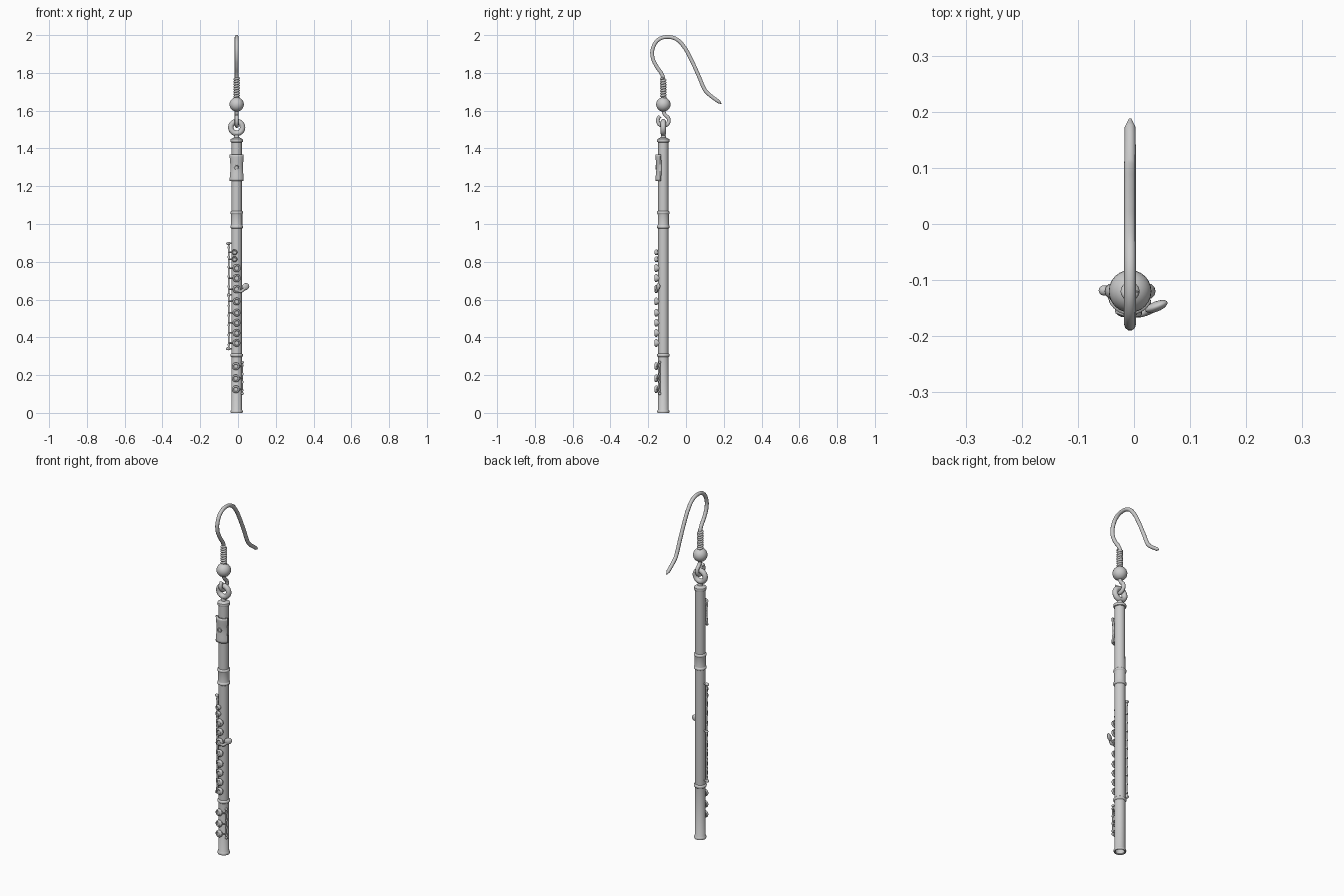
import bpy, bmesh, math
from mathutils import Vector, Matrix

if "Cube" in bpy.data.objects:
    bpy.data.objects.remove(bpy.data.objects["Cube"])

AX, AY = -0.007, -0.12      # axis of the flute tube


def finish(ob, angle=40):
    bpy.ops.object.select_all(action='DESELECT')
    ob.select_set(True)
    bpy.context.view_layer.objects.active = ob
    if ob.type == 'CURVE':
        bpy.ops.object.convert(target='MESH')
        ob = bpy.context.object
    bpy.ops.object.shade_smooth_by_angle(angle=math.radians(angle))
    return ob


def from_bmesh(name, bm):
    bmesh.ops.recalc_face_normals(bm, faces=bm.faces)
    me = bpy.data.meshes.new(name)
    bm.to_mesh(me)
    bm.free()
    ob = bpy.data.objects.new(name, me)
    bpy.context.collection.objects.link(ob)
    return ob


def lathe(name, profile, matrix, seg=32):
    bm = bmesh.new()
    vs = [bm.verts.new((r, 0, z)) for r, z in profile]
    es = [bm.edges.new(p) for p in zip(vs, vs[1:])]
    bmesh.ops.spin(bm, geom=vs + es, axis=(0, 0, 1), cent=(0, 0, 0),
                   angle=math.tau, steps=seg, use_duplicate=False)
    bmesh.ops.remove_doubles(bm, verts=bm.verts, dist=1e-5)
    bm.transform(matrix)
    return finish(from_bmesh(name, bm))


def wire(name, pts, r, smooth=True, radii=None, res=6):
    cu = bpy.data.curves.new(name, 'CURVE')
    cu.dimensions = '3D'
    cu.bevel_depth, cu.bevel_resolution, cu.use_fill_caps = r, 3, True
    cu.resolution_u = res
    sp = cu.splines.new('BEZIER' if smooth else 'POLY')
    points = sp.bezier_points if smooth else sp.points
    points.add(len(pts) - 1)
    for i, (p, c) in enumerate(zip(points, pts)):
        p.co = c if smooth else (*c, 1)
        if smooth:
            p.handle_left_type = p.handle_right_type = 'AUTO'
        if radii:
            p.radius = radii[i]
    ob = bpy.data.objects.new(name, cu)
    bpy.context.collection.objects.link(ob)
    return finish(ob)


def ball(name, pos, scale, rot=None):
    bm = bmesh.new()
    bmesh.ops.create_uvsphere(bm, u_segments=24, v_segments=14, radius=1)
    m = Matrix.Translation(pos) @ (rot or Matrix()) @ Matrix.Diagonal((*scale, 1))
    bm.transform(m)
    return finish(from_bmesh(name, bm))


def around(deg, r, z):
    """Point around the tube; 0 degrees faces front, positive turns to +x."""
    a = math.radians(deg)
    return Vector((AX + r * math.sin(a), AY - r * math.cos(a), z))


def radial(deg, z):
    d = around(deg, 1, z) - around(deg, 0, z)
    return Matrix.Translation((AX, AY, z)) @ d.to_track_quat('Z', 'Y').to_matrix().to_4x4()


def band(z, r, base0, base1, h=0.009):
    return [(base0, z - h)] + [(r - 0.004 + 0.004 * math.sin(t), z - h * 0.8 * math.cos(t))
            for t in (0, 0.8, math.pi / 2, 2.34, math.pi)] + [(base1, z + h)]


# Flute tube with joint bands and open lower end
axis = Matrix.Translation((AX, AY, 0))
lathe("flute_tube",
      [(0, 0.35), (0.023, 0.35), (0.023, 0.003), (0.026, 0), (0.031, 0), (0.033, 0.006),
       (0.031, 0.013), (0.028, 0.017)]
      + band(0.305, 0.034, 0.028, 0.0275) + band(0.985, 0.034, 0.0275, 0.0295)
      + band(1.06, 0.034, 0.0295, 0.0275)
      + [(0.027, 1.432), (0.032, 1.434), (0.034, 1.441), (0.032, 1.449),
         (0.025, 1.453), (0.014, 1.458), (0.012, 1.475), (0, 1.476)], axis, 40)

# Lip plate: curved shell over the front, thinner at mid length
bm = bmesh.new()
rows = []
for i in range(13):
    t = i / 12
    z = 1.228 + 0.14 * t
    lift = 0.0395 + 0.0025 * math.cos(2 * math.tau * (t - 0.5) / 2)  * -1
    rows.append([bm.verts.new(around(-72 + 144 * j / 16,
                 0.029 + (lift - 0.029) * (1 if 0 < j < 16 else 0.6), z)) for j in range(17)])
outer = [bm.faces.new((a[j], a[j + 1], b[j + 1], b[j]))
         for a, b in zip(rows, rows[1:]) for j in range(16)]
bmesh.ops.recalc_face_normals(bm, faces=bm.faces)
plate = from_bmesh("lip_plate", bm)
mod = plate.modifiers.new("thickness", 'SOLIDIFY')
mod.thickness, mod.offset = 0.011, -1
finish(plate)

# Blow hole rim on the lip plate
lathe("blow_hole", [(0, 0.039), (0.008, 0.039), (0.009, 0.0425), (0.012, 0.0425), (0.013, 0.036)],
      radial(0, 1.30), 24)

# Key cups: (angle, height, radius), each with a stem and, on the body, an arm to the rod
ROD = (-90, 0.039)
keys = [(-18, 0.85, 0.015), (-18, 0.813, 0.015)]
keys += [(0, z, 0.021) for z in (0.766, 0.713, 0.655)]
keys += [(0, z, 0.02) for z in (0.59, 0.53, 0.477, 0.423, 0.37)]
foot_keys = [(-6, z, 0.02) for z in (0.247, 0.183, 0.125)]
for a, z, R in keys + foot_keys:
    lathe("key_cup", [(0, 0.031), (R * 0.9, 0.031), (R, 0.034), (R, 0.041), (R * 0.85, 0.045),
                      (R * 0.65, 0.046), (R * 0.52, 0.043), (0, 0.042)], radial(a, z), 24)
    lathe("key_seat", [(R * 0.7, 0.022), (R * 0.7, 0.032)], radial(a, z), 20)
    end = -90 if z > 0.3 else 52
    wire("key_arm", [around(end + (a - end) * t, 0.037, z) for t in (0, 0.33, 0.66, 0.9)],
         0.0042, res=3)


# Hinge rods with posts, collars and end knobs
def hinge(deg, r, z0, z1, rad, posts):
    wire("hinge_rod", [around(deg, r, z0), around(deg, r, z1)], rad, smooth=False)
    for z in posts:
        wire("rod_post", [around(deg, 0.024, z), around(deg, r, z)], rad * 0.8, smooth=False)
        ball("post_knob", around(deg, r, z), (rad * 1.7,) * 3)
    n = max(4, round((z1 - z0) / 0.053))
    for i in range(n):
        z = z0 + (z1 - z0) * (i + 0.5) / n
        wire("rod_collar", [around(deg, r, z - 0.005), around(deg, r, z + 0.005)],
             rad * 1.35, smooth=False)


hinge(-92, 0.042, 0.335, 0.902, 0.0052, (0.34, 0.625, 0.897))
for z in (0.34, 0.897):
    ball("rod_end_knob", around(-92, 0.047, z), (0.009, 0.009, 0.008))
hinge(58, 0.036, 0.098, 0.272, 0.0042, (0.102, 0.268))

# Thumb lever sticking out to the right
ball("side_lever", (0.04, -0.147, 0.668), (0.022, 0.009, 0.018),
     Matrix.Rotation(math.radians(22), 4, 'Z') @ Matrix.Rotation(math.radians(-30), 4, 'Y'))
wire("side_lever_arm", [(-0.002, -0.16, 0.65), (0.015, -0.158, 0.643), (0.035, -0.15, 0.66)],
     0.0075)

# Hanging ring on top of the flute
bm = bmesh.new()
ring = [[bm.verts.new((AX + (0.031 + 0.0145 * math.cos(v)) * math.cos(u),
                       AY + 0.0145 * math.sin(v),
                       1.511 + (0.031 + 0.0145 * math.cos(v)) * math.sin(u)))
         for v in [k * math.tau / 12 for k in range(12)]]
        for u in [k * math.tau / 36 for k in range(36)]]
for i in range(36):
    for j in range(12):
        a, b, k = ring[i], ring[(i + 1) % 36], (j + 1) % 12
        bm.faces.new((a[j], b[j], b[k], a[k]))
finish(from_bmesh("hanging_ring", bm))

# Wire eye linking the ring to the ear hook
eye = [(AX, AY, 1.62), (AX, AY + 0.003, 1.59)]
for k in range(12):
    t = math.radians(65 - 27 * k)
    eye.append((AX, AY + 0.029 * math.cos(t), 1.548 + 0.029 * math.sin(t)))
wire("wire_eye", eye, 0.0103)

# Bead and wrapped coil
ball("bead", (AX, AY, 1.633), (0.038,) * 3)
turns, n = 8, 16
wire("coil", [(AX + 0.0105 * math.cos(math.tau * i / n), AY + 0.0105 * math.sin(math.tau * i / n),
               1.668 + 0.104 * i / (turns * n)) for i in range(turns * n + 1)], 0.0065, smooth=False)

# Ear hook
hook = [(-0.12, 1.65), (-0.12, 1.77), (-0.128, 1.793), (-0.158, 1.838), (-0.178, 1.888),
        (-0.174, 1.935), (-0.147, 1.975), (-0.1, 1.99), (-0.05, 1.978), (-0.012, 1.94),
        (0.025, 1.875), (0.068, 1.782), (0.1, 1.71), (0.109, 1.698), (0.172, 1.648), (0.187, 1.637)]
wire("ear_hook", [(AX, y, z) for y, z in hook], 0.0104, radii=[1] * 14 + [0.95, 0.25])
